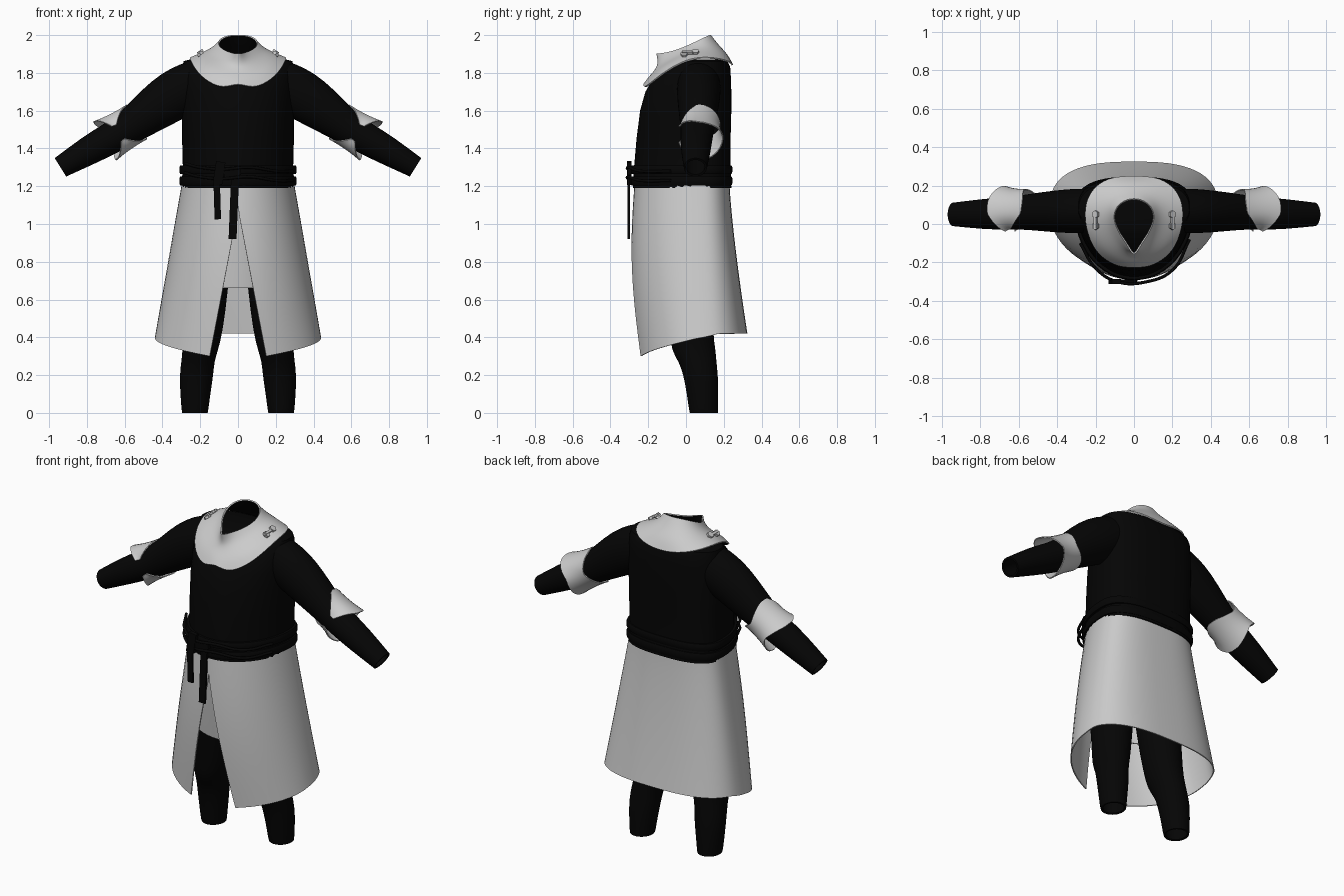
import bpy, bmesh
from math import sin, cos, asin, pi, radians, copysign
from mathutils import Vector

if "Cube" in bpy.data.objects:
    bpy.data.objects.remove(bpy.data.objects["Cube"])


def material(name, value):
    m = bpy.data.materials.new(name)
    m.use_nodes = True
    col = (value, value, value, 1)
    m.diffuse_color = col
    node = next(n for n in m.node_tree.nodes if n.type == 'BSDF_PRINCIPLED')
    node.inputs["Base Color"].default_value = col
    return m


BLACK = material("black cloth", 0.0015)
PALE = material("pale grey cloth", 0.6)


def finish(bm, name, mat, mirror=False, subdiv=0, thick=0, lining=None):
    mesh = bpy.data.meshes.new(name)
    bm.to_mesh(mesh)
    bm.free()
    ob = bpy.data.objects.new(name, mesh)
    bpy.context.collection.objects.link(ob)
    mesh.materials.append(mat)
    if mirror:
        md = ob.modifiers.new("mirror", 'MIRROR')
        md.use_clip = True
        md.merge_threshold = 0.002
    if subdiv:
        md = ob.modifiers.new("smooth", 'SUBSURF')
        md.levels = md.render_levels = subdiv
    if thick:
        md = ob.modifiers.new("thickness", 'SOLIDIFY')
        md.thickness = thick
        if lining:
            mesh.materials.append(lining)
            md.material_offset = 1
    bpy.ops.object.select_all(action='DESELECT')
    ob.select_set(True)
    bpy.context.view_layer.objects.active = ob
    bpy.ops.object.convert(target='MESH')
    bpy.ops.object.shade_smooth_by_angle(angle=radians(50))


def loft(name, rows, mat, closed=True, cap=False, axis_x=0, **kw):
    """Skin rows of points; normals are turned away from each row's middle."""
    bm = bmesh.new()
    vs = [[bm.verts.new(p) for p in row] for row in rows]
    n = len(rows[0])
    outward = 0
    for a, b, row in zip(vs, vs[1:], rows):
        mid = sum((Vector(p) for p in row), Vector()) / n
        if not closed:
            mid.x = axis_x
        for i in range(n if closed else n - 1):
            j = (i + 1) % n
            f = bm.faces.new((a[i], a[j], b[j], b[i]))
            f.normal_update()
            outward += f.normal.dot(f.calc_center_median() - mid)
    if outward < 0:
        bmesh.ops.reverse_faces(bm, faces=bm.faces[:])
    if cap:
        bm.faces.new(vs[0])
        bm.faces.new(vs[-1])
        bmesh.ops.recalc_face_normals(bm, faces=bm.faces[:])
    finish(bm, name, mat, **kw)


def body_point(t, z, rx, front, back, cy=0.07):
    """Body section point, t from front (0) to back (pi): round front, squarer back."""
    s, c = sin(t), cos(t)
    if c > 0:
        return (rx * s, cy + (front - cy) * c, z)
    e = 2 / 2.7
    return (rx * copysign(abs(s) ** e, s), cy + (back - cy) * abs(c) ** e, z)


def body_ring(z, rx, front, back, n=48):
    return [body_point(2 * pi * i / n, z, rx, front, back) for i in range(n)]


def block(name, centre, size, mat, tilt=0):
    bpy.ops.mesh.primitive_cube_add(size=1, location=centre, rotation=(0, tilt, 0))
    ob = bpy.context.object
    ob.name = name
    ob.scale = size
    ob.data.materials.append(mat)
    bev = ob.modifiers.new("bevel", 'BEVEL')
    bev.width = 0.006
    bev.segments = 2


# Sleeveless tunic, closed over the shoulders under the collar
tunic = [(1.19, .3, -.28, .24), (1.3, .292, -.275, .236), (1.45, .296, -.262, .236),
         (1.6, .298, -.243, .24), (1.7, .298, -.215, .24), (1.77, .296, -.175, .238),
         (1.83, .294, -.1, .234), (1.862, .288, -.05, .22), (1.872, .25, -.02, .19)]
loft("tunic", [body_ring(*s) for s in tunic], BLACK, cap=True)

# Sleeves, swept along each arm: centre, half depth, half height
arm = [(.24, .068, 1.73, .115, .135), (.31, .068, 1.7, .117, .137), (.39, .066, 1.65, .112, .13),
       (.5, .064, 1.57, .1, .108), (.6, .06, 1.495, .088, .088), (.68, .055, 1.45, .085, .085),
       (.78, .052, 1.395, .08, .079), (.94, .05, 1.3, .062, .058)]


def arm_ring(x, y, z, ry, rz, n=24):
    lean = min(1, max(0, (x - .2) / .2))
    up = Vector((.53 * lean, 0, .85)).normalized()
    return [Vector((x, y + ry * cos(2 * pi * i / n), z)) + up * rz * sin(2 * pi * i / n)
            for i in range(n)]


loft("sleeves", [arm_ring(*s) for s in arm], BLACK, mirror=True, subdiv=1, thick=.012)

# Trouser legs
leg = [(0, .228, .095, .068, .075), (.01, .228, .093, .071, .077), (.1, .226, .088, .08, .084),
       (.2, .22, .078, .09, .092), (.27, .213, .062, .088, .1), (.33, .2, .04, .094, .118),
       (.42, .187, .028, .106, .115), (.66, .17, .01, .12, .13), (1, .15, 0, .13, .15)]
loft("trouser_legs", [[(cx + rx * sin(2 * pi * i / 24), cy + ry * cos(2 * pi * i / 24), z)
                       for i in range(24)] for z, cx, cy, rx, ry in leg],
     BLACK, mirror=True, subdiv=1, thick=.012)


# Outer skirt: flared half with a slit edge, mirrored
def skirt_row(v, n=28):
    rx = .296 + .144 * v
    front, back = -.272 - .025 * sin(pi * v) + .012 * v, .23 + .095 * v ** 1.3
    row = []
    for i in range(n + 1):
        u = i / n
        hem = .3 + .12 * min(1, u / .55)
        z = 1.22 + (hem - 1.22) * v
        start = asin(max(0, .15 * (1.08 - z) / .78) / rx) if i < n else 0
        row.append(body_point(start + (pi - start) * u, z, rx, front, back))
    return row


loft("outer_skirt", [skirt_row(j / 16) for j in range(17)], PALE, closed=False,
     mirror=True, thick=.006)

# Shorter inner skirt seen through the slit
loft("inner_skirt", [body_ring(1.15, .27, -.24, .2), body_ring(.9, .28, -.22, .2),
                     body_ring(.66, .29, -.19, .2)], PALE, thick=.006)

# Collar half: neck opening, neck, shoulder and hem rows from front to back
collar = [
    [(0, -.18, 1.9), (.035, -.11, 1.905), (.085, -.04, 1.925), (.11, .03, 1.955),
     (.095, .09, 1.985), (.05, .125, 2), (0, .135, 2.002)],
    [(0, -.15, 1.83), (.06, -.13, 1.85), (.12, -.06, 1.88), (.145, .03, 1.925),
     (.13, .11, 1.94), (.07, .16, 1.95), (0, .175, 1.95)],
    [(0, -.2, 1.78), (.09, -.19, 1.785), (.18, -.12, 1.84), (.215, .02, 1.9),
     (.205, .13, 1.905), (.12, .21, 1.9), (0, .225, 1.9)],
    [(0, -.225, 1.755), (.085, -.228, 1.71), (.21, -.15, 1.785), (.262, .01, 1.885),
     (.25, .15, 1.885), (.15, .245, 1.86), (0, .252, 1.835)]]
loft("collar", collar, PALE, closed=False, mirror=True, subdiv=3, thick=.008, lining=BLACK)

# Small clasps on the collar: two hexagonal studs joined by a bar
for side, label in ((1, "left"), (-1, "right")):
    for k, y in enumerate((-.01, .05)):
        bpy.ops.mesh.primitive_cylinder_add(vertices=6, radius=.02, depth=.014,
                                            location=(side * .2, y, 1.9 + k * .012),
                                            rotation=(0, side * .6, 0))
        bpy.context.object.name = f"{label}_clasp_stud_{k}"
        bpy.context.object.data.materials.append(PALE)
    block(f"{label}_clasp_bar", (side * .2, .02, 1.908), (.014, .08, .014), PALE, side * .6)

# Elbow guards: two-lobed bands around the back of each elbow, tapering to the front
along, up, hub = Vector((.86, 0, -.51)), Vector((.51, 0, .86)), Vector((.62, .06, 1.49))


def guard_row(phi):
    a = abs(phi) / 90
    half = min(.06 + .06 * a, .1, .1 - .09 * (a - 1) / .75)
    depth = .125 if abs(phi) < 90 else .1
    row = []
    for k in range(7):
        w = k / 3 - 1
        flare = 1 + .05 * w * w + .06 * w
        row.append(hub + along * (half * w + .02 * max(0, a - 1)) +
                   flare * (Vector((0, depth * cos(radians(phi)), 0)) +
                            up * .108 * sin(radians(phi))))
    return row


loft("elbow_guards", [guard_row(-155 + 10 * i) for i in range(32)], PALE, closed=False,
     axis_x=hub.x, mirror=True, thick=.006)

# Belt wrapped twice around the waist
for name, z, h in (("lower_belt", 1.228, .024), ("upper_belt", 1.288, .022)):
    prof = [(-h, -.012), (-h, .003), (-h * .5, .008), (h * .5, .008), (h, .003), (h, -.012)]
    loft(name, [body_ring(z + dz, .303 + g, -.285 - g, .238 + g) for dz, g in prof], BLACK)


# Loose cord loops bowing across the front
def cord(name, pts, r):
    cu = bpy.data.curves.new(name, 'CURVE')
    cu.dimensions = '3D'
    cu.bevel_depth = r
    cu.bevel_resolution = 2
    sp = cu.splines.new('BEZIER')
    sp.bezier_points.add(len(pts) - 1)
    for bp, p in zip(sp.bezier_points, pts):
        bp.co = p
        bp.handle_left_type = bp.handle_right_type = 'AUTO'
    ob = bpy.data.objects.new(name, cu)
    cu.materials.append(BLACK)
    bpy.context.collection.objects.link(ob)


for k, z in enumerate((1.25, 1.3)):
    cord(f"belt_cord_{k}", [(-.28, -.1, z + .02), (-.2, -.23, z), (-.09, -.3, z - .01),
                            (.06, -.302, z), (.2, -.24, z - .02), (.29, -.08, z - .02)], .008)

# Knot and hanging belt ends
block("belt_knot", (-.1, -.3, 1.27), (.05, .025, .12), BLACK, .15)
block("belt_loop", (-.03, -.3, 1.27), (.09, .02, .035), BLACK, -.15)
block("short_belt_end", (-.11, -.303, 1.13), (.034, .012, .21), BLACK, -.03)
block("long_belt_end", (-.022, -.303, 1.09), (.042, .012, .34), BLACK, .04)
